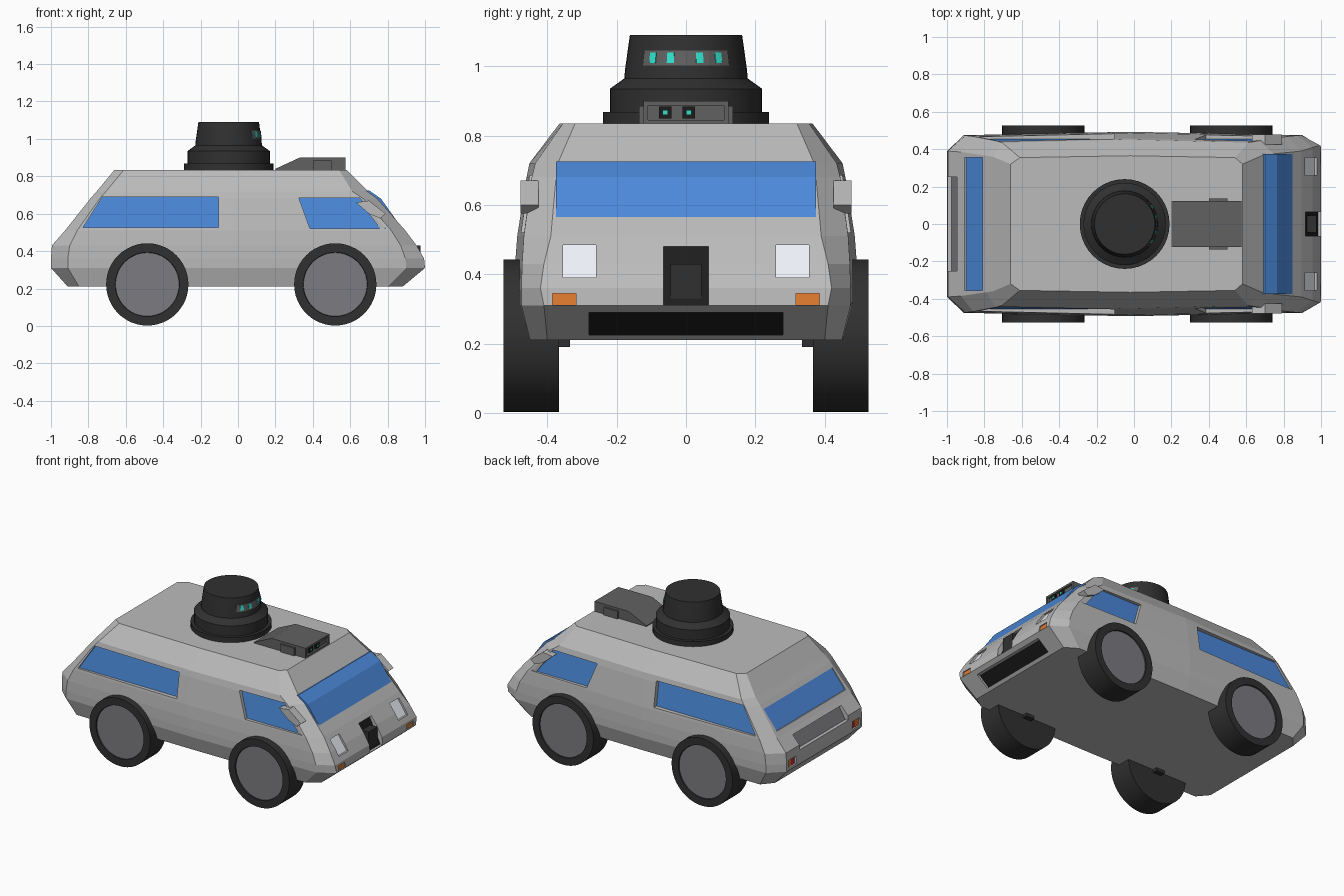
import bpy, bmesh, math
from mathutils import Vector, Matrix

if "Cube" in bpy.data.objects:
    bpy.data.objects.remove(bpy.data.objects["Cube"])

MATS = {}
COL = dict(blue=(.07, .25, .7, 1), black=(.03, .03, .03, 1), dark=(.012, .012, .012, 1),
           white=(.85, .88, .95, 1), orange=(.75, .2, .03, 1), red=(.5, .03, .05, 1),
           teal=(.03, .75, .6, 1), hub=(.2, .2, .22, 1), grey=(.12, .12, .12, 1), body=(.5, .5, .5, 1))


def finish(name, bm, col):
    bmesh.ops.recalc_face_normals(bm, faces=bm.faces)
    me = bpy.data.meshes.new(name)
    bm.to_mesh(me)
    bm.free()
    ob = bpy.data.objects.new(name, me)
    bpy.context.collection.objects.link(ob)
    if col:
        if col not in MATS:
            MATS[col] = bpy.data.materials.new(col)
            MATS[col].diffuse_color = COL[col]
        me.materials.append(MATS[col])
    return ob


def add_loft(bm, rings):
    vs = [[bm.verts.new(p) for p in r] for r in rings]
    n = len(rings[0])
    for a, b in zip(vs, vs[1:]):
        for i in range(n):
            bm.faces.new((a[i], a[(i + 1) % n], b[(i + 1) % n], b[i]))
    bm.faces.new(vs[0])
    bm.faces.new(vs[-1])


def loft(name, rings, col=None):
    bm = bmesh.new()
    add_loft(bm, rings)
    return finish(name, bm, col)


def box(name, x, y, z, col=None):
    return loft(name, [[(a, y[0], z[0]), (a, y[1], z[0]), (a, y[1], z[1]), (a, y[0], z[1])] for a in x], col)


def extrude_y(name, prof, y0, y1, col=None):
    return loft(name, [[(x, y, z) for x, z in prof] for y in (y0, y1)], col)


ROUND = []


def lathe(name, prof, col, n=40, mat=Matrix()):
    ob = loft(name, [[mat @ Vector((r * math.cos(t * math.tau / n), r * math.sin(t * math.tau / n), z))
                      for t in range(n)] for r, z in prof], col)
    ROUND.append(ob)
    return ob


# Body levels: z, front x, front half width, front corner x, corner half width,
# middle half width, rear corner x, rear x, rear half width
LEVELS = [
    (.21, .88, .40, .80, .45, .455, -.85, -.91, .38),
    (.31, 1.0, .41, .90, .475, .49, -.91, -1.0, .39),
    (.36, .995, .42, .895, .475, .493, -.91, -1.0, .39),
    (.43, .955, .41, .87, .473, .493, -.90, -.995, .39),
    (.51, .895, .39, .82, .468, .487, -.86, -.925, .385),
    (.68, .745, .375, .67, .445, .46, -.74, -.79, .365),
    (.72, .695, .37, .61, .435, .452, -.705, -.755, .36),
    (.835, .58, .32, .54, .355, .365, -.61, -.66, .32)]


def interp(z, k):
    for a, b in zip(LEVELS, LEVELS[1:]):
        if z <= b[0]:
            return a[k] + (b[k] - a[k]) * (z - a[0]) / (b[0] - a[0])


def ring(L):
    z, xf, yf, xc, ys, ym, xd, xr, yr = L
    half = [(xf, yf), (xc, ys), (-.02, ym), (xd, ys), (xr, yr)]
    return [(x, y, z) for x, y in half] + [(x, -y, z) for x, y in reversed(half)]


body = loft("body_shell", [ring(L) for L in LEVELS], "body")
cuts = bmesh.new()


def recess(name, pts, inward, depth, col, lip=.008):
    """Cut a pocket through the shell and put a panel at its floor."""
    n = Vector(inward)
    at = lambda d: [Vector(p) + n * d for p in pts]
    add_loft(cuts, [at(-.12), at(depth)])
    loft(name, [at(depth - lip), at(depth + .01)], col)


def end_rect(k, y0, y1, z0, z1):
    a, b = interp(z0, k), interp(z1, k)
    return [(a, y0, z0), (a, y1, z0), (b, y1, z1), (b, y0, z1)]


# Side windows
side_y = lambda z: .483 - (z - .51) * .15
for s, tag in ((-1, "right"), (1, "left")):
    for nm, pts in (("rear_side_window", [(-.83, .525), (-.105, .525), (-.105, .69), (-.725, .69)]),
                    ("front_side_window", [(.385, .52), (.79, .52), (.65, .685), (.325, .685)])):
        recess(f"{tag}_{nm}", [(x, s * side_y(z), z) for x, z in pts], (0, -s, 0), .035, "blue")
    # Front and rear lamps
    recess(f"{tag}_headlight", end_rect(1, s * .26, s * .355, .39, .485), (-1, 0, 0), .02, "white")
    recess(f"{tag}_indicator", end_rect(1, s * .318, s * .385, .312, .345), (-1, 0, 0), .015, "orange")
    lamp = end_rect(7, s * .29, s * .37, .325, .375)
    recess(f"{tag}_tail_lamp", lamp, (1, 0, 0), .02, "red")
    box(f"{tag}_rear_indicator", (-.99, -.96), (s * .332, s * .37), (.325, .375), "orange")
    # Mirror with stalk in front of the pillar
    extrude_y(f"{tag}_mirror", [(.63, .66), (.70, .67), (.79, .60), (.76, .575), (.70, .60)],
              s * .425, s * .478, "body")
    extrude_y(f"{tag}_mirror_stalk", [(.70, .60), (.76, .58), (.80, .53), (.765, .515)],
              s * .43, s * .46, "body")

# Front and rear openings
recess("lower_grille", end_rect(1, -.28, .28, .225, .29), (-1, 0, 0), .03, "dark")
recess("center_grille", end_rect(1, -.065, .065, .312, .48), (-1, 0, 0), .025, "dark")
box("center_sensor", (.90, .975), (-.045, .045), (.33, .43), "black")
recess("rear_window", end_rect(7, -.355, .355, .535, .655), (1, 0, 0), .015, "blue")
recess("rear_plate_recess", end_rect(7, -.25, .25, .40, .485), (1, 0, 0), .03, "hub")

cutter = finish("recess_cutter", cuts, "body")
mod = body.modifiers.new("recesses", 'BOOLEAN')
mod.object, mod.operation, mod.solver = cutter, 'DIFFERENCE', 'EXACT'
bpy.context.view_layer.objects.active = body
bpy.ops.object.modifier_apply(modifier=mod.name)
bpy.data.objects.remove(cutter)

# Windshield, slightly proud of the shell
extrude_y("windshield", [(.70, .725), (.765, .68), (.882, .515), (.82, .515), (.70, .66), (.66, .715)],
          -.375, .375, "blue")

# Wheels
for x, end in ((-.485, "rear"), (.52, "front")):
    for s, tag in ((-1, "right"), (1, "left")):
        m = Matrix.Translation((x, 0, .222)) @ Matrix.Rotation(-s * math.pi / 2, 4, 'X')
        lathe(f"{end}_{tag}_tyre", [(.22, .367), (.22, .527), (.172, .527), (.168, .515)], "black", 48, m)
        lathe(f"{end}_{tag}_hub", [(.17, .50), (.17, .52)], "hub", 48, m)
        box(f"{end}_{tag}_axle_block", (x - .03, x + .03), (s * .335, s * .40), (.19, .23), "black")

# Roof scanner turret
T = Matrix.Translation((-.05, 0, 0))
lathe("scanner_base", [(.24, .825), (.24, .868), (.22, .868), (.22, .935), (.178, .965),
                       (.176, .99), (.162, 1.09)], "black", 40, T)


def arc(name, r, t, half, z0, z1, col):
    n = 8
    rings = []
    for i in range(n + 1):
        a = t - half + 2 * half * i / n
        c, s = math.cos(a), math.sin(a)
        rings.append([(-.05 + q * c, q * s, z) for q, z in
                      ((r - .02, z0), (r, z0), (r - .006, z1), (r - .02, z1))])
    return loft(name, rings, col)


arc("scanner_slot", .177, 0, .78, 1.002, 1.046, "grey")
for i, y in enumerate((-.097, -.045, .04, .095)):
    arc(f"scanner_lens_{i}", .179, math.asin(y / .177), .06, 1.01, 1.04, "teal")

# Roof camera pod
extrude_y("camera_pod", [(.20, .825), (.20, .84), (.33, .90), (.56, .90), (.56, .825)], -.123, .123, "grey")
box("camera_pod_side_blocks", (.40, .50), (-.135, .135), (.83, .885), "grey")
box("pod_hood_top", (.55, .575), (-.123, .123), (.887, .90), "grey")
box("pod_hood_sill", (.55, .575), (-.123, .123), (.825, .845), "grey")
for s in (-1, 1):
    box("pod_hood_side", (.55, .575), (s * .11, s * .123), (.845, .887), "grey")
for y in (-.06, .008):
    box("camera_housing", (.555, .57), (y - .018, y + .018), (.85, .884), "dark")
    box("camera_lens", (.565, .573), (y - .006, y + .006), (.861, .873), "teal")

# Smooth only the turned parts
bpy.ops.object.select_all(action='DESELECT')
for ob in ROUND:
    ob.select_set(True)
bpy.context.view_layer.objects.active = ROUND[0]
bpy.ops.object.shade_smooth_by_angle()

for m in bpy.data.materials:
    if m.users and not m.is_grease_pencil:
        m.use_nodes = True
        m.node_tree.nodes["Principled BSDF"].inputs["Base Color"].default_value = m.diffuse_color
